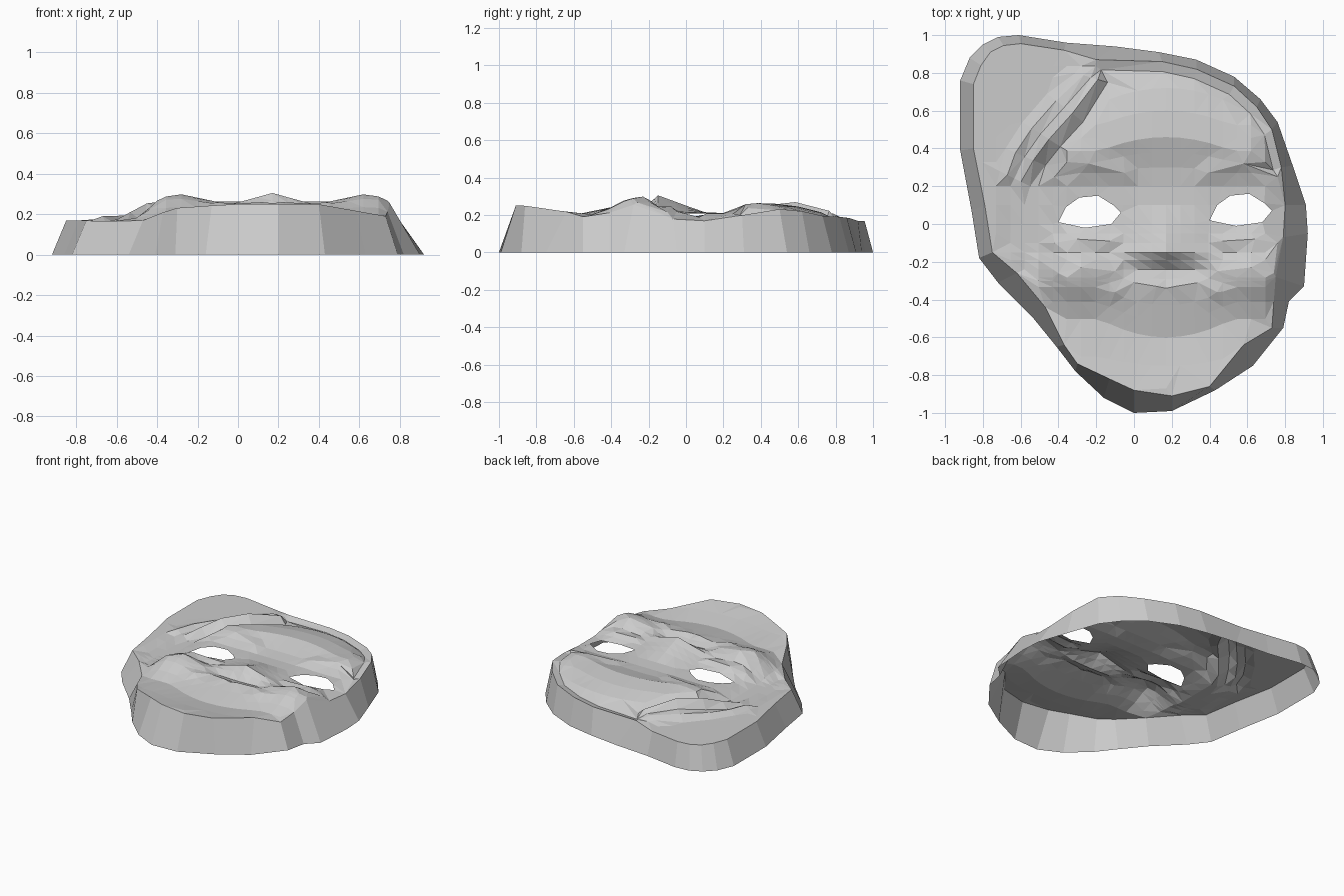
import bpy, bmesh, math
from mathutils import Vector
from mathutils.geometry import delaunay_2d_cdt, intersect_point_line

cube = bpy.data.objects.get("Cube")
if cube:
    bpy.data.objects.remove(cube, do_unlink=True)

# Outline on the ground and matching upper rim, clockwise from the hood tip
BASE = [(-.61, 1), (-.36, .96), (-.1, .94), (.13, .91), (.33, .87), (.53, .78), (.67, .66),
        (.76, .54), (.84, .31), (.91, .1), (.92, -.05), (.9, -.33), (.82, -.41), (.79, -.55),
        (.63, -.75), (.43, -.88), (.2, -.99), (0, -1), (-.16, -.92), (-.31, -.78), (-.41, -.65),
        (-.54, -.49), (-.72, -.31), (-.82, -.18), (-.86, .07), (-.92, .39), (-.92, .76),
        (-.87, .88), (-.8, .95), (-.72, .99)]
RIM = [(-.6, .955), (-.37, .92), (-.2, .87), (.15, .86), (.33, .82), (.53, .73), (.65, .62),
       (.73, .5), (.78, .3), (.8, .1), (.79, -.07), (.75, -.28), (.74, -.41), (.73, -.55),
       (.58, -.64), (.4, -.86), (.2, -.91), (0, -.88), (-.13, -.82), (-.3, -.74), (-.37, -.64),
       (-.47, -.44), (-.62, -.26), (-.75, -.15), (-.79, .1), (-.85, .4), (-.85, .74),
       (-.81, .84), (-.76, .91), (-.69, .945)]
EYE = [(-.4, .01), (-.36, .09), (-.29, .14), (-.19, .15), (-.11, .1), (-.07, .06), (-.12, 0), (-.26, -.02)]
EYES = [EYE, [(x + .8, y + .01) for x, y in EYE]]
MID = .17  # centre line of the face

# Heights from chin to crown: centre line, and the part beside the nose
PROFILE = [(-.95, .25), (-.87, .25), (-.75, .225), (-.6, .2), (-.43, .235), (-.34, .25), (-.24, .22),
           (-.15, .305), (0, .25), (.1, .215), (.2, .21), (.3, .22), (.46, .262), (.6, .245),
           (.72, .215), (.86, .185)]
BESIDE = [(-.43, .235), (-.2, .225), (-.1, .205), (.1, .21)]
# How far each row bows: smile below, brow arch above
BEND = [(-.9, 0), (-.6, .8), (-.43, .8), (-.28, 0), (.2, 0), (.45, -.6), (.86, -.7)]
HOOD_EDGE = [(-.3, -.63), (-.1, -.7), (.3, -.68), (.6, -.55), (.92, -.3)]


def mirror(path):
    return [(2 * MID - x, y) for x, y in path]


# Creases and folds: each fold is path, half width, height
STRAND_OUTER = [(-.31, .8), (-.46, .69), (-.59, .54), (-.68, .4), (-.71, .28)]
STRAND_INNER = [(-.14, .75), (-.27, .54), (-.39, .41), (-.47, .31), (-.55, .2)]
creases, folds = [], []
for t, rise in [(0, 0), (.25, .025), (.48, -.005), (.7, .04), (1, -.025)]:
    line = [Vector(a).lerp(Vector(b), t) for a, b in zip(STRAND_OUTER, STRAND_INNER)]
    creases.append(line)
    folds.append((line, .06, rise))
for path, width, rise in [([(-.42, -.1), (-.3, -.08), (-.13, -.09)], .06, .03),
                          ([(-.4, -.26), (-.28, -.23), (-.1, -.25)], .09, .02),
                          ([(-.1, -.36), (0, -.31), (.12, -.33)], .06, .015),
                          ([(-.42, .25), (-.24, .32), (-.05, .27)], .08, .02)]:
    for line in (path, mirror(path)):
        creases.append(line)
        folds.append((line, width, rise))
# groove inside the lip round the forehead
groove = [(MID + .93 * (x - MID), .1 + .93 * (y - .1)) for x, y in RIM[2:9]]
creases.append(groove)
folds.append((groove, .05, -.025))


def lerp_table(table, t):
    if t <= table[0][0]:
        return table[0][1]
    for (a, u), (b, v) in zip(table, table[1:]):
        if t <= b:
            return u + (v - u) * (t - a) / (b - a)
    return table[-1][1]


def distance(p, path):
    best = math.inf
    for a, b in zip(path, path[1:]):
        a, b = Vector(a), Vector(b)
        t = max(0, min(1, intersect_point_line(p, a, b)[1]))
        best = min(best, (p - a.lerp(b, t)).length)
    return best


def inside(p, poly):
    hit = False
    for (ax, ay), (bx, by) in zip(poly, poly[1:] + poly[:1]):
        if (ay > p.y) != (by > p.y) and p.x < ax + (bx - ax) * (p.y - ay) / (by - ay):
            hit = not hit
    return hit


def bump(p, cx, cy, rx, ry):
    return math.exp(-((p.x - cx) / rx) ** 2 - ((p.y - cy) / ry) ** 2)


def bow(x, row):
    return lerp_table(BEND, row) * min(.12, (x - MID) ** 2)


def height(x, y):
    p = Vector((x, y))
    side = abs(x - MID)
    row = y
    for _ in range(12):
        row = y - bow(x, row)
    z = lerp_table(PROFILE, row)
    # nose peaks on the centre line
    if -.43 < row < .1:
        beside = lerp_table(BESIDE, row)
        z = beside + (z - beside) * max(0, 1 - side / .32)
    z -= .4 * max(0, side - .52)
    for s in (-1, 1):
        z += .055 * bump(p, MID + s * .47, -.26, .17, .14)     # cheeks
        z -= .01 * bump(p, MID + s * .4, .08, .2, .12)         # eye sockets
    # flat hood on the right of the head
    t = max(0, min(1, (x - lerp_table(HOOD_EDGE, y)) / .16))
    z = .168 + (z - .168) * t * t * (3 - 2 * t)
    for path, width, rise in folds:
        z += rise * max(0, 1 - distance(p, path) / width)
    return max(.155, z)


# Plan of the mask: constrained outline, eyes and creases over bowed rows
points, edges = [], []


def add_path(path, closed):
    start = len(points)
    points.extend(Vector(q) for q in path)
    n = len(path)
    edges.extend((start + i, start + (i + 1) % n) for i in range(n if closed else n - 1))


for loop in [RIM] + EYES:
    add_path(loop, True)
for line in creases:
    add_path(line, False)

guides = [loop + loop[:1] for loop in [RIM] + EYES] + creases
rows = [row for row, z in PROFILE] + [-.51, -.29, -.19, -.1, -.05, .38, .53, .92]
for row in rows:
    for i in range(-14, 14):
        x = MID + i * .075
        p = Vector((x, row + bow(x, row)))
        blocked = any(inside(p, eye) for eye in EYES) or not inside(p, RIM)
        if not blocked and min(distance(p, path) for path in guides) > .03:
            points.append(p)

verts, _, faces, *_ = delaunay_2d_cdt(points, edges, [], 1, 1e-5)

bm = bmesh.new()
top = [bm.verts.new((v.x, v.y, height(v.x, v.y))) for v in verts]
for f in faces:
    centre = sum((verts[i] for i in f), Vector((0, 0))) / len(f)
    if inside(centre, RIM) and not any(inside(centre, eye) for eye in EYES):
        bm.faces.new([top[i] for i in f])

# Sloping side wall from rim to ground
lower = [bm.verts.new((x, y, 0)) for x, y in BASE]
upper = [bm.verts.new((x, y, height(x, y))) for x, y in RIM]
for i in range(len(BASE)):
    j = (i + 1) % len(BASE)
    bm.faces.new((upper[i], upper[j], lower[j], lower[i]))
bmesh.ops.remove_doubles(bm, verts=bm.verts[:], dist=.0005)
bmesh.ops.delete(bm, geom=[v for v in bm.verts if not v.link_faces], context='VERTS')
bmesh.ops.recalc_face_normals(bm, faces=bm.faces[:])
if sum(f.normal.z for f in bm.faces) < 0:
    bmesh.ops.reverse_faces(bm, faces=bm.faces[:])

mesh = bpy.data.meshes.new("face_mask")
bm.to_mesh(mesh)
bm.free()
mask = bpy.data.objects.new("face_mask", mesh)
bpy.context.collection.objects.link(mask)

grey = bpy.data.materials.new("plain_grey")
grey.use_nodes = True
grey.diffuse_color = (.6, .6, .6, 1)
grey.node_tree.nodes["Principled BSDF"].inputs["Base Color"].default_value = (.6, .6, .6, 1)
mesh.materials.append(grey)
